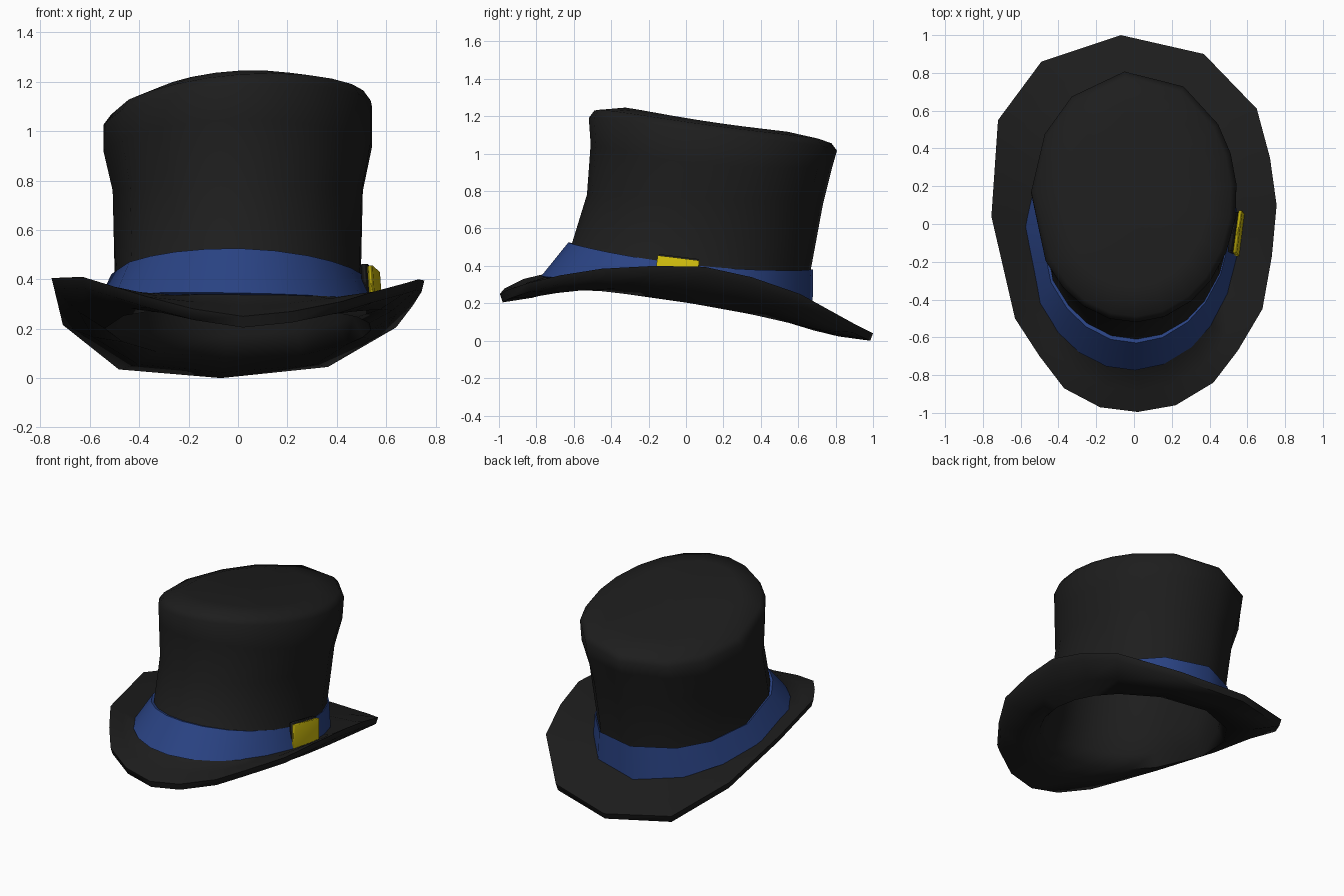
import bpy, bmesh, math
from mathutils import Vector

if "Cube" in bpy.data.objects:
    bpy.data.objects.remove(bpy.data.objects["Cube"])


def material(name, rgb):
    m = bpy.data.materials.new(name)
    m.diffuse_color = (*rgb, 1)
    m.use_nodes = True
    m.node_tree.nodes["Principled BSDF"].inputs["Base Color"].default_value = m.diffuse_color
    return m


BLACK = material("black felt", (0.0125, 0.0125, 0.0125))
BLUE = material("blue ribbon", (0.023, 0.056, 0.23))
GOLD = material("yellow metal", (0.62, 0.50, 0.004))

# Brim outline, anticlockwise from the front: curled up at the sides, dipping at the back
OUTLINE = [Vector(p) for p in (
    (.02, -.995, .23), (.22, -.96, .25), (.42, -.84, .29), (.55, -.67, .33), (.68, -.45, .365),
    (.73, -.17, .38), (.755, .10, .375), (.72, .35, .32), (.65, .61, .23), (.37, .90, .07),
    (-.07, 1.0, .02), (-.49, .86, .06), (-.72, .55, .24), (-.755, .04, .385), (-.63, -.50, .39),
    (-.50, -.70, .35), (-.37, -.87, .31), (-.18, -.97, .26))]
ANGLES = [math.atan2(p.x / .75, -p.y) for p in OUTLINE]


def rim(scale, dz):
    return [Vector((p.x * scale, p.y * scale, max(0.0, p.z + dz))) for p in OUTLINE]


def oval(front, back, width, zf, zs, zb, lean=0.0, cx=0.0):
    """Oval ring whose height runs smoothly through front, side and back values."""
    pts = []
    for t in ANGLES:
        c, s = math.cos(t), math.sin(t)
        z = zs + (zf - zb) / 2 * c + ((zf + zb) / 2 - zs) * c * c + lean * s
        pts.append(Vector((cx + width * s, (front + back) / 2 - (back - front) / 2 * c, z)))
    return pts


def between(a, b, f, dz):
    return [p.lerp(q, f) + Vector((0, 0, dz)) for p, q in zip(a, b)]


def smooth(ob, angle):
    bpy.ops.object.select_all(action='DESELECT')
    ob.select_set(True)
    bpy.context.view_layer.objects.active = ob
    bpy.ops.object.shade_smooth_by_angle(angle=math.radians(angle))


def loft(name, rings, mat, start=None, end=None, closed=False, angle=40):
    bm = bmesh.new()
    loops = [[bm.verts.new(p) for p in r] for r in rings]
    n = len(OUTLINE)
    pairs = list(zip(loops, loops[1:]))
    if closed:
        pairs.append((loops[-1], loops[0]))
    for a, b in pairs:
        for i in range(n):
            j = (i + 1) % n
            bm.faces.new((a[i], a[j], b[j], b[i]))
    for point, ring in ((start, loops[0]), (end, loops[-1])):
        if point:
            v = bm.verts.new(point)
            for i in range(n):
                bm.faces.new((ring[i], ring[(i + 1) % n], v))
    bmesh.ops.recalc_face_normals(bm, faces=bm.faces)
    me = bpy.data.meshes.new(name)
    bm.to_mesh(me)
    bm.free()
    ob = bpy.data.objects.new(name, me)
    bpy.context.collection.objects.link(ob)
    me.materials.append(mat)
    smooth(ob, angle)


# Hat body: one shell from the hollow inside, round the brim, up to the crown top
opening = oval(-.66, .65, .54, .285, .205, .075)
base = oval(-.75, .66, .55, .34, .285, .16)
edge_low, edge_high = rim(.985, -.025), rim(1.0, .02)
loft("hat_body", [
    oval(-.46, .74, .49, 1.10, 1.02, .98),
    oval(-.49, .69, .47, .75, .72, .70),
    oval(-.56, .63, .465, .48, .40, .34),
    oval(-.61, .62, .495, .37, .28, .17),
    opening,
    between(opening, edge_low, .5, -.015),
    edge_low, edge_high,
    between(edge_high, base, .45, 0),
    base,
    oval(-.61, .67, .50, .52, .42, .38),
    oval(-.53, .735, .508, .78, .76, .73),
    oval(-.51, .785, .545, 1.05, .93, .93, .01),
    oval(-.52, .81, .545, 1.19, 1.07, 1.02, .04),
    oval(-.49, .78, .515, 1.23, 1.11, 1.06, .04),
    oval(-.34, .60, .38, 1.245, 1.15, 1.105, .02),
], BLACK, start=(0, .14, 1.07), end=(0, .14, 1.158), angle=70)

# Ribbon band: flares out towards the brim and tilts with it
loft("ribbon_band", [
    oval(-.74, .65, .54, .33, .29, .16),
    oval(-.775, .68, .567, .345, .285, .15, -.01, -.01),
    oval(-.63, .682, .512, .525, .415, .38, -.01),
    oval(-.61, .67, .49, .52, .405, .37, -.01),
], BLUE, closed=True, angle=60)


# Buckle on the right side, with a dark backing behind it
def plate(name, loc, size, mat):
    bpy.ops.mesh.primitive_cube_add(
        size=1, location=loc,
        rotation=(math.radians(-7), math.radians(-5), math.radians(-7)))
    ob = bpy.context.object
    ob.name = name
    ob.scale = size
    ob.data.materials.append(mat)
    smooth(ob, 180)


plate("buckle", (.555, -.05, .36), (.022, .225, .165), GOLD)
plate("buckle_backing", (.53, -.05, .365), (.028, .21, .17), BLACK)
